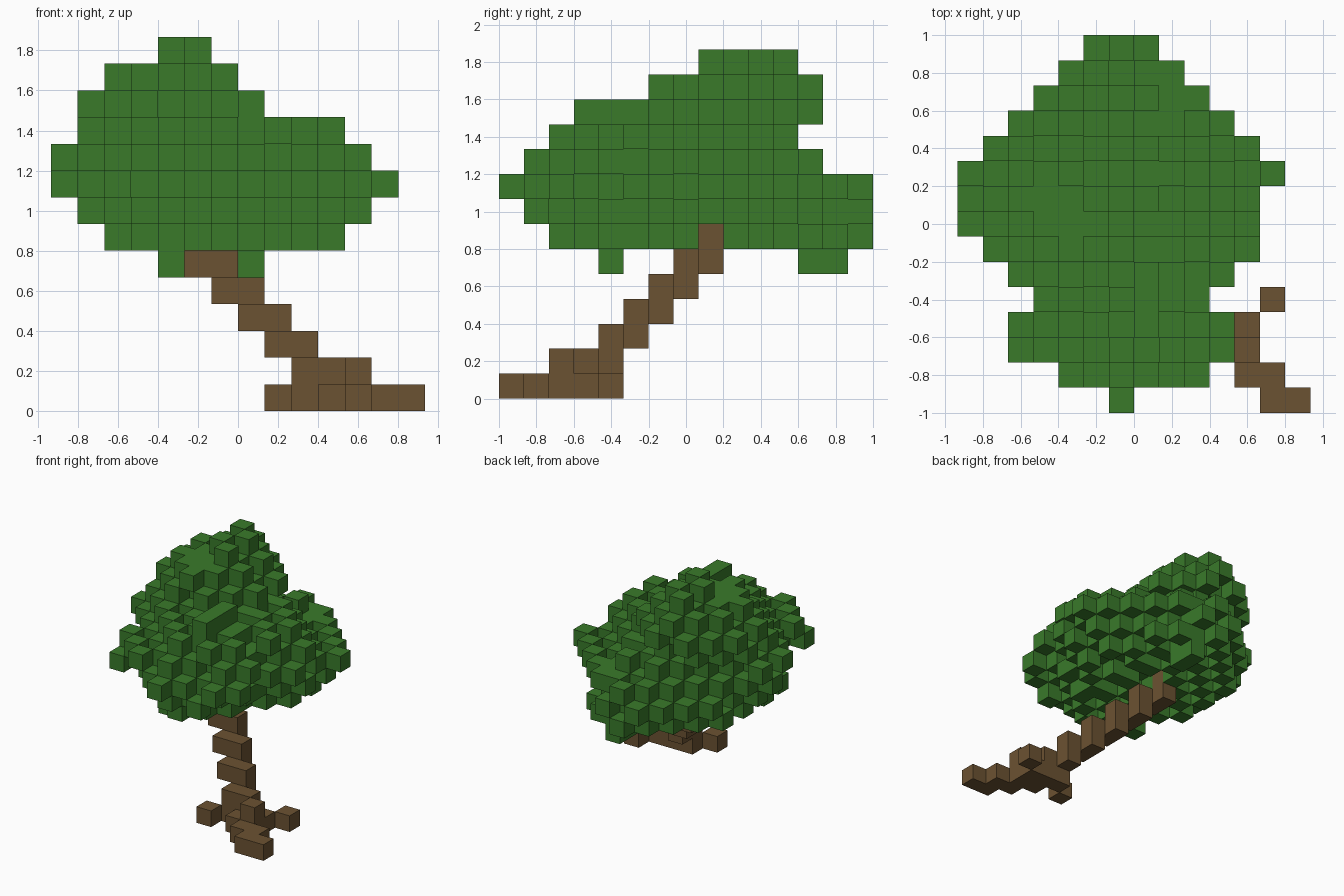
import bpy
import bmesh
from mathutils import Vector

SIZE = 2 / 15                              # edge length of one block
ORIGIN = Vector((-7 * SIZE, -1, 0))        # low corner of the block grid

default_cube = bpy.data.objects.get("Cube")
if default_cube:
    bpy.data.objects.remove(default_cube, do_unlink=True)


def make_material(name, color):
    material = bpy.data.materials.new(name)
    material.use_nodes = True
    material.diffuse_color = color
    shader = next(n for n in material.node_tree.nodes if n.type == "BSDF_PRINCIPLED")
    shader.inputs["Base Color"].default_value = color
    return material


def neighbours(cell):
    """List the six blocks touching a block, with the axis and side of each."""
    for axis in range(3):
        for side in (0, 1):
            other = list(cell)
            other[axis] += 2 * side - 1
            yield axis, side, tuple(other)


def build_blocks(name, cells, material):
    """Turn a set of grid cells into one mesh made of their exposed faces."""
    bm = bmesh.new()
    corners = {}

    def corner(point):
        if point not in corners:
            corners[point] = bm.verts.new(ORIGIN + Vector(point) * SIZE)
        return corners[point]

    for cell in sorted(cells):
        for axis, side, other in neighbours(cell):
            if other in cells:
                continue
            u, v = (axis + 1) % 3, (axis + 2) % 3
            loop = []
            for du, dv in ((0, 0), (1, 0), (1, 1), (0, 1)):
                point = list(cell)
                point[axis] += side
                point[u] += du
                point[v] += dv
                loop.append(corner(tuple(point)))
            bm.faces.new(loop if side else loop[::-1])
    mesh = bpy.data.meshes.new(name)
    bm.to_mesh(mesh)
    bm.free()
    mesh.materials.append(material)
    obj = bpy.data.objects.new(name, mesh)
    bpy.context.collection.objects.link(obj)
    return obj


def is_gap(cell):
    """Blocks between the studs; the right-hand lobe is shifted by one."""
    right_lobe = cell[0] >= 8 and cell[1] >= 5
    return (sum(cell) + right_lobe) % 2


# Leaning trunk: an L of three blocks per level, stepping diagonally
trunk = {(5, 8, 6)}
for level in range(1, 6):
    x, y = 10 - level, level + 3
    trunk |= {(x, y, level), (x, y - 1, level), (x + 1, y - 1, level)}

# Roots: one long toe in front, one knuckle on top, one short toe per side
roots = {(11, 2, 1), (8, 2, 0), (12, 4, 0)}
roots |= {(x, 3, 0) for x in (9, 10, 11)}
for step in range(3):
    roots |= {(10 + step, 2 - step, 0), (11 + step, 2 - step, 0)}

# Crown lobes per level: first and last block across x and y
levels = {
    6: [((2, 10), (2, 14))],
    7: [((1, 11), (1, 14))],
    8: [((0, 12), (0, 14))],
    9: [((0, 11), (1, 12))],
    10: [((1, 7), (5, 11)), ((4, 10), (2, 9))],
    11: [((1, 7), (6, 12)), ((7, 7), (3, 5))],
    12: [((2, 6), (6, 12))],
    13: [((4, 5), (8, 11))],
}
# Crown plan: a stepped diamond with a smaller lobe in front
plan = {y: (max(0, abs(y - 8) - 1), min(11, 13 - abs(y - 8))) for y in range(4, 15)}
plan[9] = (0, 12)
plan.update({0: (6, 6), 1: (4, 9), 2: (2, 10), 3: (2, 10)})

# Every allowed crown block, scored by distance from its lobe's middle
score = {}
for z, lobes in levels.items():
    for (x0, x1), (y0, y1) in lobes:
        for x in range(x0, x1 + 1):
            for y in range(y0, y1 + 1):
                beside_trunk = z == 6 and y == 8 and x >= 5
                if beside_trunk or not plan[y][0] <= x <= plan[y][1]:
                    continue
                dx = abs(2 * x - x0 - x1) / (x1 - x0 + 1)
                dy = abs(2 * y - y0 - y1) / (y1 - y0 + 1)
                distance = dx ** 1.45 + dy ** 1.45
                score[x, y, z] = min(distance, score.get((x, y, z), distance))

# Studded surface: every second block stands out
body = {c for c, d in score.items() if d < 1.08 or c[2] == 13}
crown = {c for c in body if not is_gap(c)}

# Complete the outline along each axis, with studs where possible
for axis in range(3):
    def flat(cell):
        return cell[:axis] + cell[axis + 1:]
    covered = {flat(c) for c in crown}
    for cell in sorted(score, key=lambda c: (is_gap(c), score[c])):
        if flat(cell) not in covered:
            crown.add(cell)
            covered.add(flat(cell))

# Fill the enclosed blocks between the studs
body |= crown
crown |= {c for c in body if all(n in body for _, _, n in neighbours(c))}

# Level patches below the peak and on the back shelf
crown |= {(x, y, 12) for x in (3, 4, 5) for y in (7, 8)}
crown |= {(x, y, 8) for x in (7, 8) for y in (11, 12, 13)}

# Hanging leaf blocks with the blocks that carry them
for x, y in ((4, 4), (7, 12), (7, 13)):
    crown |= {(x, y, 5), (x, y, 6)}

leaf_green = make_material("leaf green", (0.041, 0.195, 0.023, 1))
bark_brown = make_material("bark brown", (0.148, 0.085, 0.032, 1))
build_blocks("trunk", trunk | roots, bark_brown)
build_blocks("leaf_crown", crown - trunk, leaf_green)
